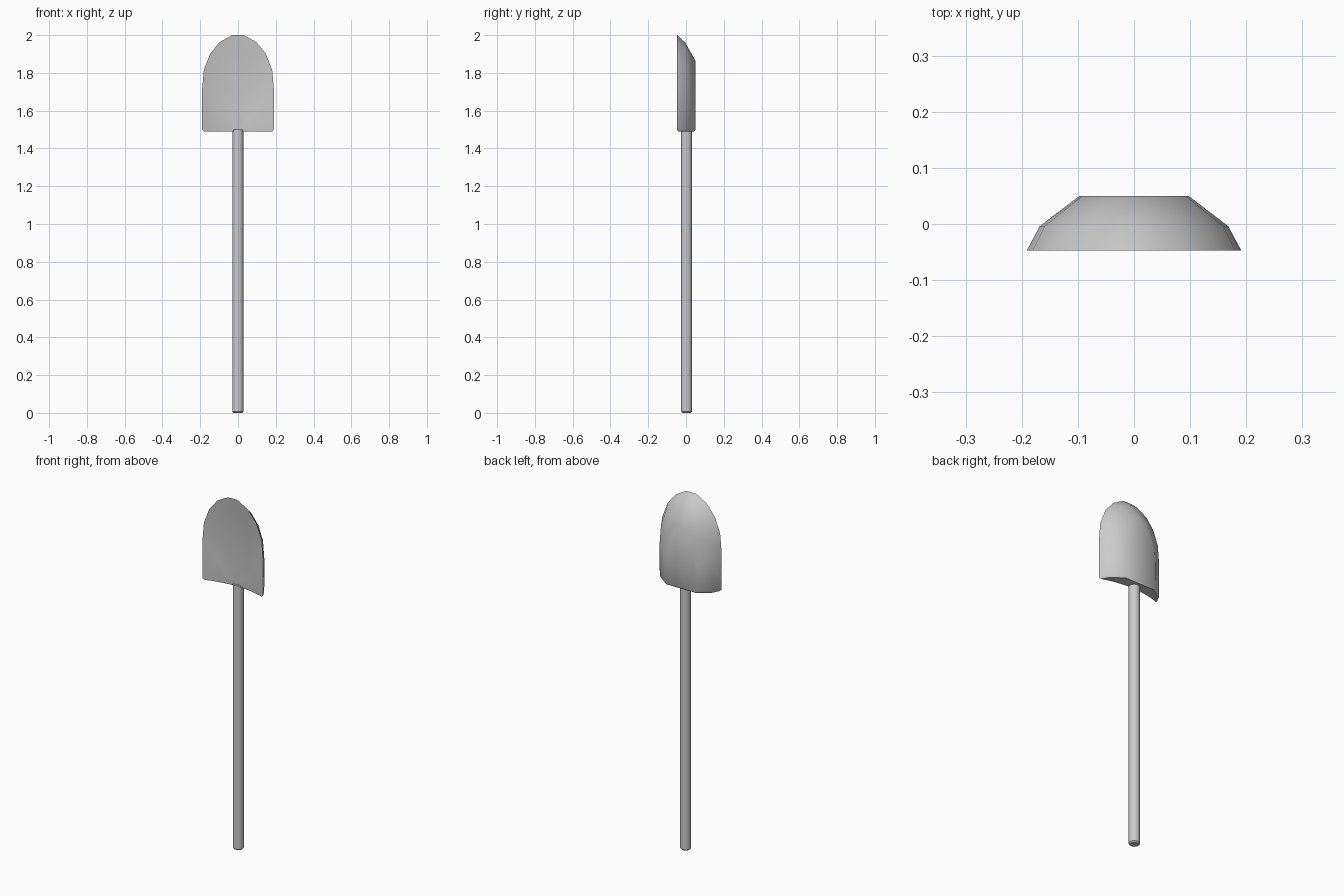
import bpy
import bmesh
import math

old = bpy.data.objects.get("Cube")
if old:
    bpy.data.objects.remove(old, do_unlink=True)

grey = bpy.data.materials.new("light_grey")
grey.use_nodes = True
colour = (0.6, 0.6, 0.6, 1)
grey.diffuse_color = colour
grey.node_tree.nodes["Principled BSDF"].inputs["Base Color"].default_value = colour

BASE = 1.5
FRONT, BACK = -0.047, 0.05


def finish(bm, name, angle):
    bmesh.ops.recalc_face_normals(bm, faces=bm.faces)
    mesh = bpy.data.meshes.new(name)
    bm.to_mesh(mesh)
    bm.free()
    mesh.materials.append(grey)
    obj = bpy.data.objects.new(name, mesh)
    bpy.context.collection.objects.link(obj)
    bpy.ops.object.select_all(action="DESELECT")
    obj.select_set(True)
    bpy.context.view_layer.objects.active = obj
    bpy.ops.object.shade_smooth_by_angle(angle=math.radians(angle))
    return obj


# Blade: nested arches from the flat back, round the rim, into the hollow front
half = [(0.19, 0), (0.191, 0.2), (0.181, 0.315), (0.148, 0.4), (0.097, 0.463), (0.03, 0.5)]
arch = half + [(-x, z) for x, z in reversed(half)]

# Each ring: width scale, height scale, depth
rings = [(0.51, 0.73, BACK), (0.88, 0.92, -0.004), (1, 1, FRONT)]
for s in (0.8, 0.6, 0.4, 0.2):
    rings.append((s, s, FRONT + 0.035 * (1 - s * s)))

bm = bmesh.new()
loops = [[bm.verts.new((x * sx, y, BASE + z * sz)) for x, z in arch]
         for sx, sz, y in rings]
for a, b in zip(loops, loops[1:]):
    for i in range(len(arch) - 1):
        bm.faces.new((a[i], a[i + 1], b[i + 1], b[i]))
bm.faces.new(loops[0])
centre = bm.verts.new((0, FRONT + 0.035, BASE))
for p, q in zip(loops[-1], loops[-1][1:]):
    bm.faces.new((p, q, centre))

# Blade underside: a small chamfer, then a closing face
edges = [e for e in bm.edges if e.is_boundary]
new = bmesh.ops.extrude_edge_only(bm, edges=edges)["geom"]
for v in (g for g in new if isinstance(g, bmesh.types.BMVert)):
    v.co.x *= 0.95
    v.co.y = v.co.y * 0.9
    v.co.z -= 0.01
bmesh.ops.holes_fill(bm, edges=[g for g in new if isinstance(g, bmesh.types.BMEdge)], sides=0)
finish(bm, "blade", 42)

# Handle: round pole with a softened lower end
bm = bmesh.new()
bmesh.ops.create_cone(bm, cap_ends=True, segments=16, radius1=0.029,
                      radius2=0.029, depth=BASE)
bmesh.ops.translate(bm, verts=bm.verts, vec=(0, 0.003, BASE / 2))
low = [e for e in bm.edges if all(v.co.z < 0.01 for v in e.verts)]
bmesh.ops.bevel(bm, geom=low, offset=0.007, segments=1, affect="EDGES")
finish(bm, "handle", 40)
